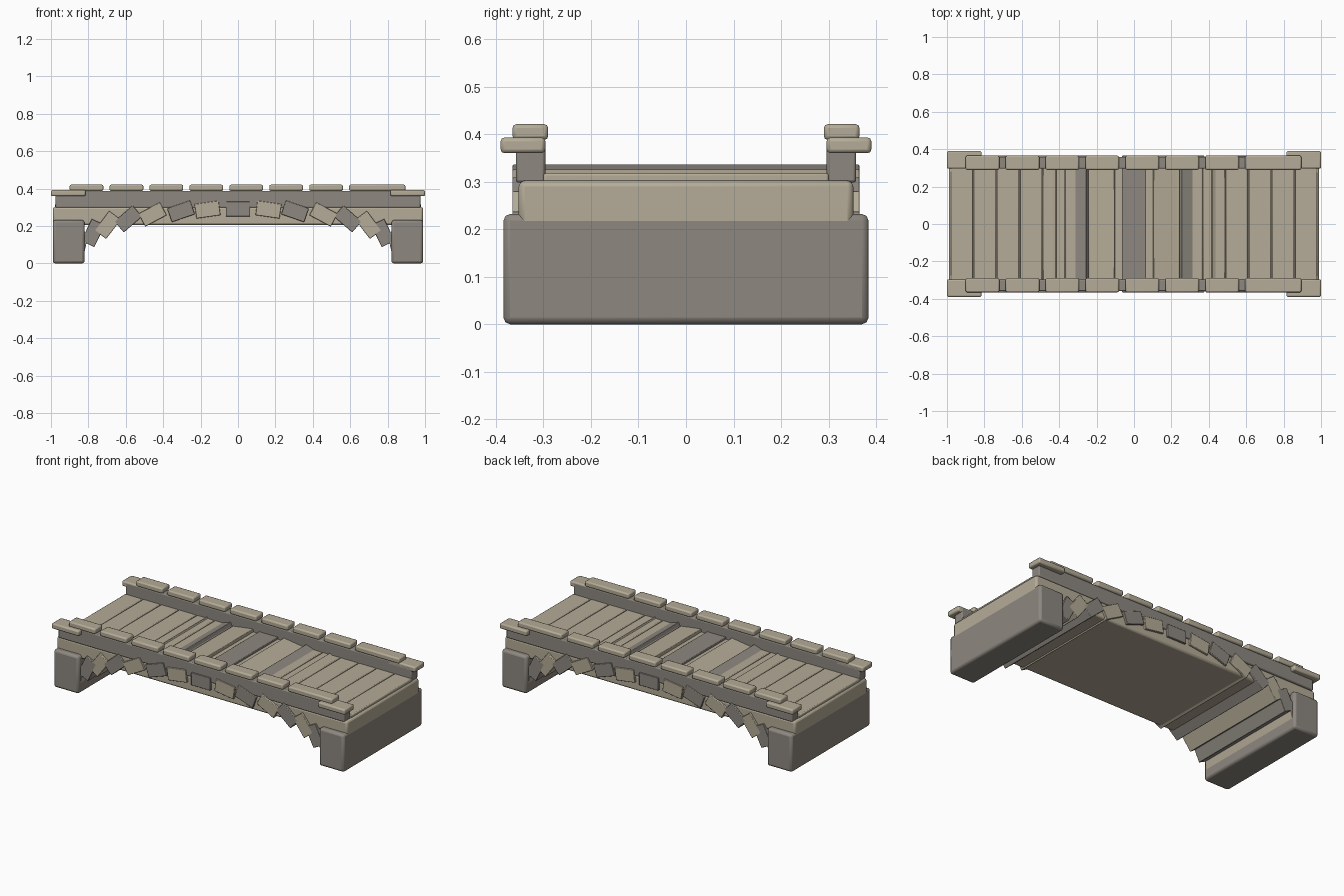
import bpy
from math import radians

if "Cube" in bpy.data.objects:
    bpy.data.objects.remove(bpy.data.objects["Cube"], do_unlink=True)


def make_material(name, rgb):
    mat = bpy.data.materials.new(name)
    mat.use_nodes = True
    mat.diffuse_color = (*rgb, 1)
    mat.node_tree.nodes["Principled BSDF"].inputs["Base Color"].default_value = (*rgb, 1)
    return mat


sand = make_material("sand stone", (0.46, 0.41, 0.31))
grey = make_material("grey stone", (0.27, 0.245, 0.215))


def block(name, x, y, z, mat, bevel=0.008, tilt=0):
    """Bevelled stone block from (low, high) extents, tilted about y."""
    spans = (x, y, z)
    bpy.ops.mesh.primitive_cube_add(size=1, location=[(a + b) / 2 for a, b in spans])
    obj = bpy.context.object
    obj.name = name
    obj.scale = [b - a for a, b in spans]
    bpy.ops.object.transform_apply(location=False, rotation=False, scale=True)
    obj.rotation_euler.y = radians(tilt)
    obj.data.materials.append(mat)
    if bevel:
        mod = obj.modifiers.new("worn edges", "BEVEL")
        mod.width = bevel
        mod.segments = 2
    return obj


# Road slab
block("road_slab", (-0.99, 0.99), (-0.352, 0.352), (0.205, 0.302), sand, 0.012)

# Abutments at both ends
for side, s in (("left", 1), ("right", -1)):
    block(side + "_abutment", sorted((s * 0.82, s * 0.99)), (-0.384, 0.384),
          (0, 0.232), grey, 0.014)

# Paving strips across the road
strips = 16
pitch = 1.96 / strips
for i in range(strips):
    x = -0.98 + i * pitch
    block(f"paving_strip_{i + 1}", (x + 0.002, x + pitch - 0.002), (-0.3, 0.3),
          (0.28, 0.318), sand, 0.005)

# Arch stones: distance from centre, height, tilt
arch = [(0, 0.291, 0), (0.163, 0.288, 8), (0.305, 0.279, 19), (0.457, 0.262, 28),
        (0.587, 0.238, 41), (0.697, 0.206, 53), (0.775, 0.163, 64), (0.85, 0.11, 78)]
for i, (x, z, tilt) in enumerate(arch):
    for s in (1, -1) if x else (1,):
        cx = s * x
        block(f"arch_stone_{'left' if s > 0 else 'right'}_{i}", (cx - 0.065, cx + 0.065),
              (-0.365, 0.365), (z - 0.039, z + 0.039),
              sand if i % 2 else grey, 0.003, s * tilt)

# Parapets with end caps and coping stones
for side, s in (("front", -1), ("back", 1)):
    def across(a, b):
        return sorted((s * a, s * b))

    block(side + "_parapet", (-0.975, 0.975), across(0.296, 0.358), (0.298, 0.388), grey, 0.006)
    for end, e in (("left", 1), ("right", -1)):
        block(f"{side}_{end}_end_cap", sorted((e * 0.815, e)), across(0.296, 0.39),
              (0.36, 0.393), sand)
    for i in range(8):
        x = -0.9 + i * 0.2135
        block(f"{side}_coping_{i + 1}", (x, 0.895 if i == 7 else x + 0.18),
              across(0.29, 0.365), (0.388, 0.421), sand)

for obj in bpy.context.scene.objects:
    obj.select_set(obj.type == "MESH")
bpy.ops.object.shade_smooth_by_angle(angle=radians(25))
